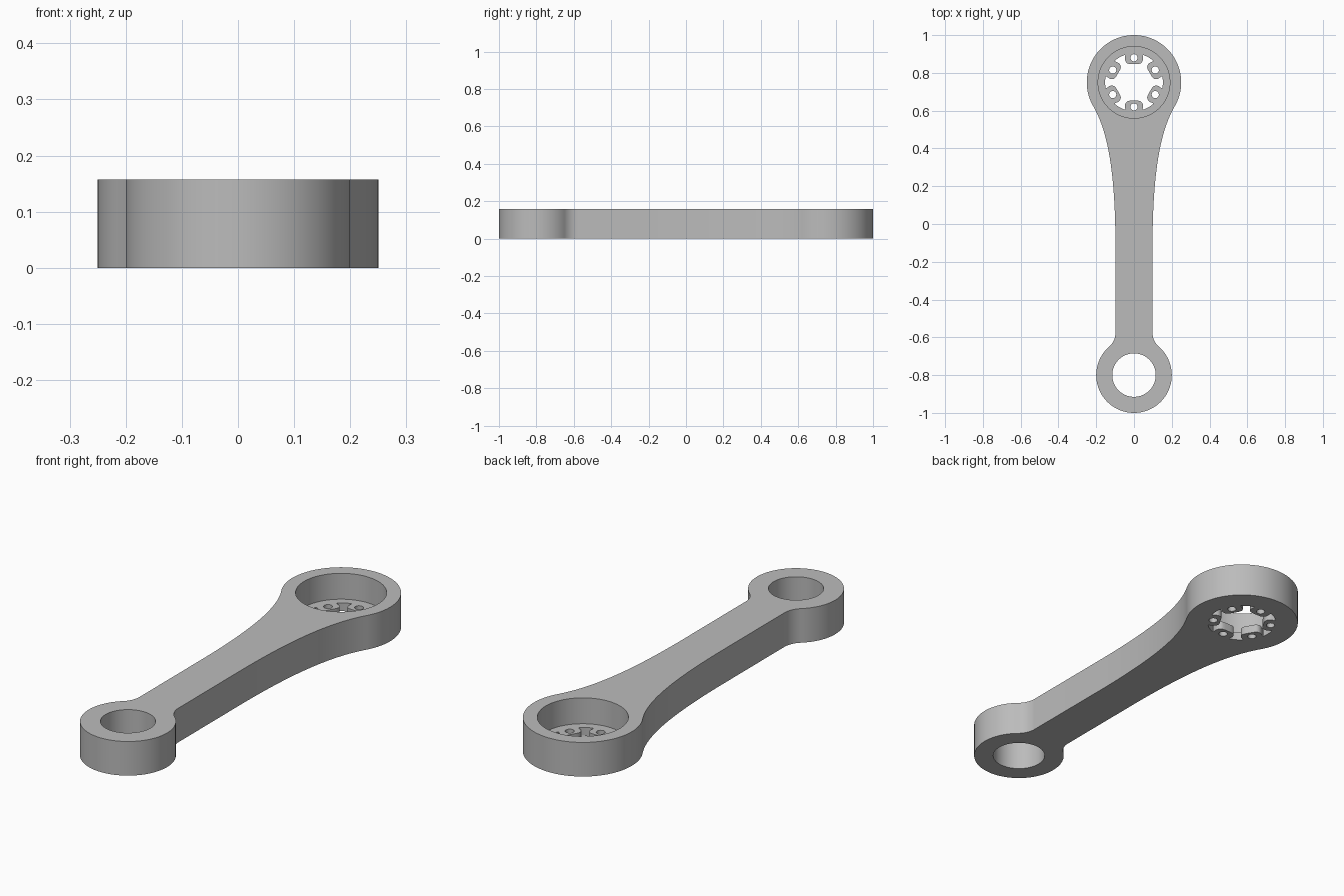
import bpy, bmesh
from math import sin, cos, radians, sqrt, atan2, degrees
from mathutils import Vector
from mathutils.geometry import interpolate_bezier

default = bpy.data.objects.get("Cube")
if default:
    bpy.data.objects.remove(default, do_unlink=True)

HEIGHT, FLOOR = 0.157, 0.038
BIG_Y, BIG_R = 0.75, 0.25
SMALL_Y, SMALL_R = -0.8, 0.2
SHAFT, FILLET = 0.098, 0.1

steel = bpy.data.materials.new("grey_metal")
steel.use_nodes = True
GREY = (0.5, 0.5, 0.5, 1)
steel.diffuse_color = GREY
steel.node_tree.nodes["Principled BSDF"].inputs["Base Color"].default_value = GREY


def arc(cx, cy, r, start, end, steps):
    """Points along an arc, angles in degrees."""
    angles = [radians(start + (end - start) * i / steps) for i in range(steps + 1)]
    return [(cx + r * cos(a), cy + r * sin(a)) for a in angles]


def circle(cx, cy, r, steps=96):
    return arc(cx, cy, r, 0, 360, steps)[:-1]


def prism(name, outline, bottom, top):
    """Extrude a closed outline between two heights."""
    bm = bmesh.new()
    face = bm.faces.new([bm.verts.new((x, y, bottom)) for x, y in outline])
    grown = bmesh.ops.extrude_face_region(bm, geom=[face])["geom"]
    verts = [g for g in grown if isinstance(g, bmesh.types.BMVert)]
    bmesh.ops.translate(bm, verts=verts, vec=(0, 0, top - bottom))
    bmesh.ops.recalc_face_normals(bm, faces=bm.faces)
    mesh = bpy.data.meshes.new(name)
    bm.to_mesh(mesh)
    bm.free()
    mesh.materials.append(steel)
    obj = bpy.data.objects.new(name, mesh)
    bpy.context.collection.objects.link(obj)
    return obj


# Right half of the arm outline, from the small end up to the big end
fillet_x = SHAFT + FILLET
rise = sqrt((SMALL_R + FILLET) ** 2 - fillet_x ** 2)
meet = degrees(atan2(rise, fillet_x))
half = arc(0, SMALL_Y, SMALL_R, -90, meet, 48)
half += arc(fillet_x, SMALL_Y + rise, FILLET, 180 + meet, 180, 12)[1:]
join = radians(-30)
edge = Vector((BIG_R * cos(join), BIG_Y + BIG_R * sin(join), 0))
handle = edge + Vector((sin(join), -cos(join), 0)) * 0.145
flare = interpolate_bezier(Vector((SHAFT, -0.1, 0)), Vector((0.1, 0.3, 0)),
                           handle, edge, 32)
half += [(p.x, p.y) for p in flare]
half += arc(0, BIG_Y, BIG_R, -30, 90, 40)[1:]
outline = half + [(-x, y) for x, y in reversed(half[1:-1])]
arm = prism("connecting_arm", outline, 0, HEIGHT)

# Toothed opening: six rounded tabs with gaps between them (radius, angle)
tab = [(0.097, 0), (0.098, 8), (0.101, 15), (0.107, 19.5), (0.115, 21.5),
       (0.124, 22), (0.133, 21), (0.143, 19), (0.149, 18), (0.153, 19)]
tab = [(r, -a) for r, a in reversed(tab[1:])] + tab + [(0.153, 25), (0.153, 30), (0.153, 35)]
teeth = []
for k in range(6):
    for r, a in tab:
        t = radians(30 + 60 * k + a)
        teeth.append((r * cos(t), BIG_Y + r * sin(t)))

# Cutters for the bores, the pocket, the opening and the tab holes
cutters = [
    prism("small_bore_cutter", circle(0, SMALL_Y, 0.115), -0.1, 0.3),
    prism("pocket_cutter", circle(0, BIG_Y, 0.19), FLOOR, 0.3),
    prism("toothed_opening_cutter", teeth, -0.1, 0.1),
]
for x, y in circle(0, BIG_Y, 0.13, 12)[1::2]:
    cutters.append(prism("tab_hole_cutter", circle(x, y, 0.019, 24), -0.1, 0.1))

for cutter in cutters:
    cutter.hide_render = True
    cut = arm.modifiers.new(cutter.name, 'BOOLEAN')
    cut.operation = 'DIFFERENCE'
    cut.solver = 'EXACT'
    cut.object = cutter

# Apply the cuts, discard the cutters, shade smooth with crisp rims
bpy.ops.object.select_all(action='DESELECT')
arm.select_set(True)
bpy.context.view_layer.objects.active = arm
for name in [m.name for m in arm.modifiers]:
    bpy.ops.object.modifier_apply(modifier=name)
for cutter in cutters:
    bpy.data.objects.remove(cutter, do_unlink=True)
bpy.ops.object.shade_smooth_by_angle(angle=radians(30))
